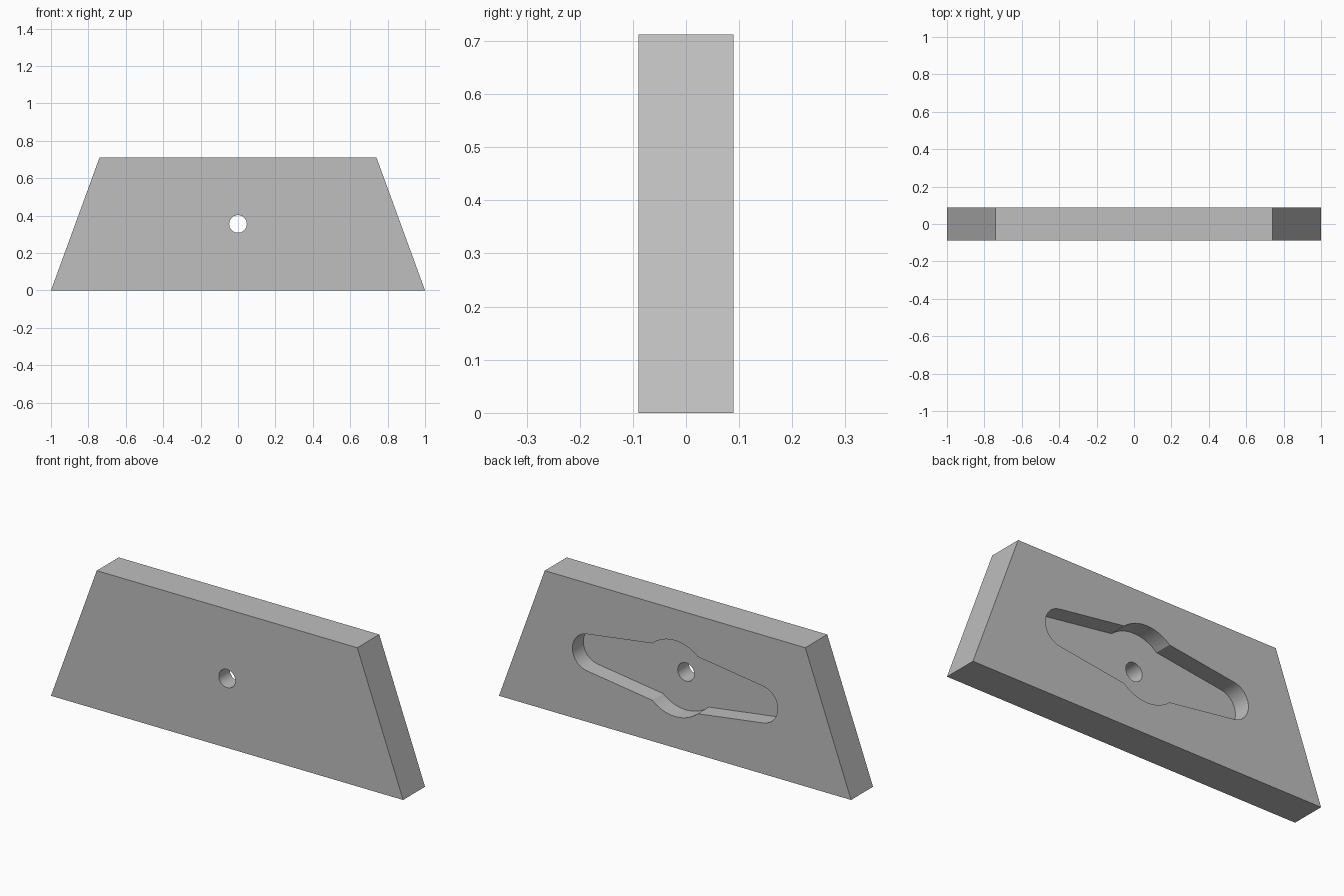
import bpy
import bmesh
from math import sin, cos, atan2, pi, radians

if "Cube" in bpy.data.objects:
    bpy.data.objects.remove(bpy.data.objects["Cube"], do_unlink=True)

HALF_THICK = 0.089
HEIGHT = 0.712
MID = HEIGHT / 2

grey = bpy.data.materials.new("plain grey")
grey.use_nodes = True
colour = (0.52, 0.52, 0.52, 1)
grey.diffuse_color = colour
grey.node_tree.nodes["Principled BSDF"].inputs["Base Color"].default_value = colour


def prism(name, outline, y0, y1):
    """Extrude an (x, z) outline from y0 to y1."""
    bm = bmesh.new()
    face = bm.faces.new([bm.verts.new((x, y0, z)) for x, z in outline])
    moved = bmesh.ops.extrude_face_region(bm, geom=[face])["geom"]
    verts = [v for v in moved if isinstance(v, bmesh.types.BMVert)]
    bmesh.ops.translate(bm, vec=(0, y1 - y0, 0), verts=verts)
    bmesh.ops.recalc_face_normals(bm, faces=bm.faces)
    mesh = bpy.data.meshes.new(name)
    bm.to_mesh(mesh)
    bm.free()
    mesh.materials.append(grey)
    obj = bpy.data.objects.new(name, mesh)
    bpy.context.collection.objects.link(obj)
    return obj


def arc(cx, radius, start, end, steps):
    """Arc points around (cx, MID)."""
    angles = [start + (end - start) * i / steps for i in range(steps + 1)]
    return [(cx + radius * cos(a), MID + radius * sin(a)) for a in angles]


# Tapered plate
plate = prism("tapered_plate", [(-1, 0), (1, 0), (0.74, HEIGHT), (-0.74, HEIGHT)],
              -HALF_THICK, HALF_THICK)

# Back recess: round hub with two tapering arms that end in round tips
tip = radians(82)
hub = atan2(0.146, 0.129)
outline = (arc(0.488, 0.095, -tip, tip, 24)
           + arc(0, 0.195, hub, pi - hub, 20)
           + arc(-0.488, 0.095, pi - tip, pi + tip, 24)
           + arc(0, 0.195, pi + hub, 2 * pi - hub, 20))
recess = prism("recess_cutter", outline, 0, 0.2)

# Through hole in the centre
hole = prism("hole_cutter", arc(0, 0.047, 0, 2 * pi, 40)[:-1], -0.2, 0.1)

# Cut both, then drop the cutters
bpy.ops.object.select_all(action="DESELECT")
bpy.context.view_layer.objects.active = plate
plate.select_set(True)
for cutter in (recess, hole):
    cutter.hide_render = True
    cut = plate.modifiers.new(cutter.name, "BOOLEAN")
    cut.operation = "DIFFERENCE"
    cut.solver = "EXACT"
    cut.object = cutter
    bpy.ops.object.modifier_apply(modifier=cut.name)
    bpy.data.objects.remove(cutter, do_unlink=True)

bpy.ops.object.shade_smooth_by_angle(angle=radians(25))
